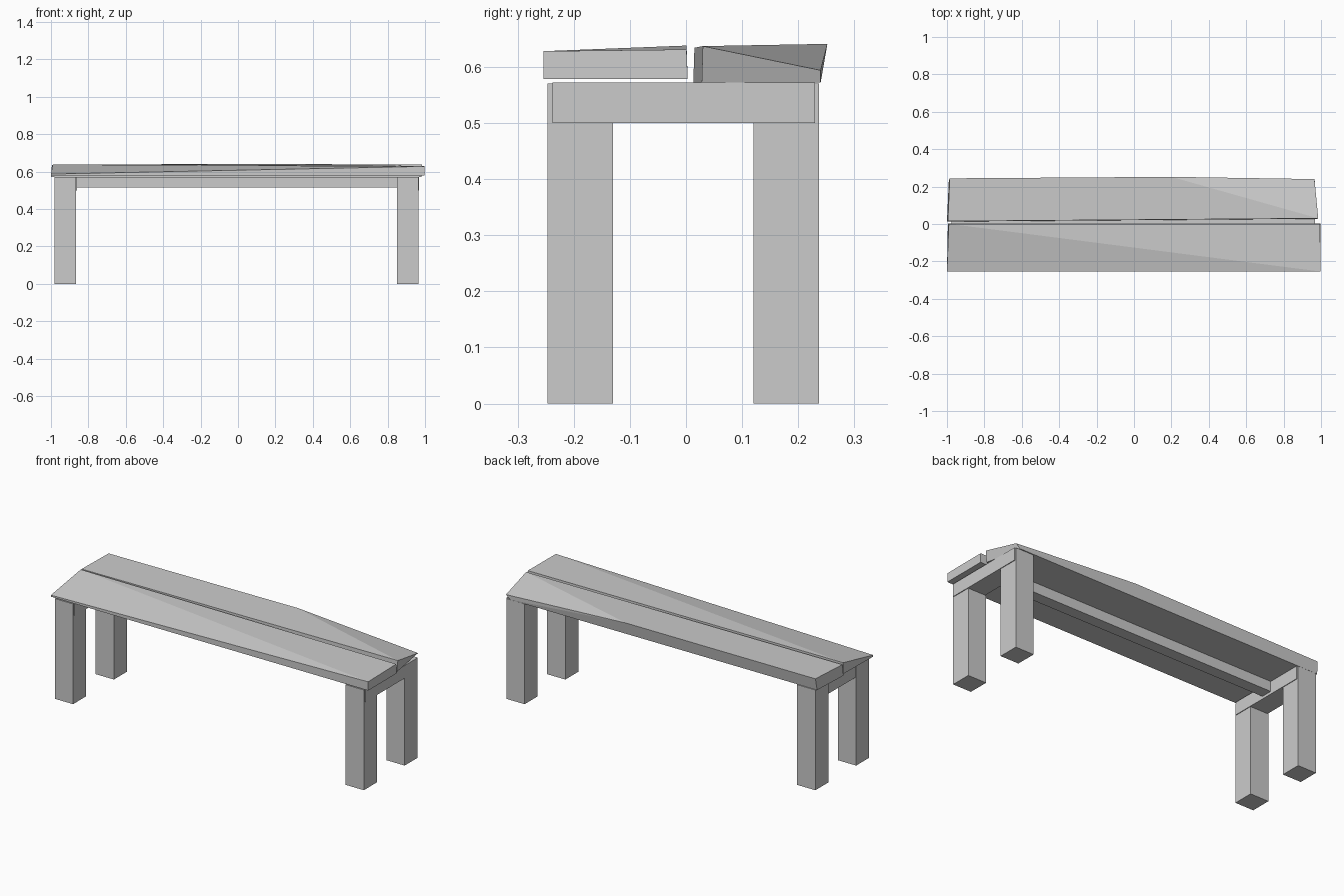
import bpy
import bmesh

cube = bpy.data.objects.get("Cube")
if cube:
    bpy.data.objects.remove(cube, do_unlink=True)

stone = bpy.data.materials.new("pale grey stone")
stone.use_nodes = True
grey = (0.6, 0.6, 0.6, 1)
stone.diffuse_color = grey
stone.node_tree.nodes["Principled BSDF"].inputs["Base Color"].default_value = grey


def slab(name, bottom, top, kink=None):
    """Closed slab from four bottom and four top corners, counter-clockwise
    from front left; an optional kink point splits the back top edge."""
    bm = bmesh.new()
    b = [bm.verts.new(p) for p in bottom]
    t = [bm.verts.new(p) for p in top]
    bm.faces.new(b[::-1])
    for i in (0, 1, 3):
        j = (i + 1) % 4
        bm.faces.new((b[i], b[j], t[j], t[i]))
    if kink:
        k = bm.verts.new(kink)
        bm.faces.new((t[0], t[1], k, t[3]))
        bm.faces.new((t[1], t[2], k))
        bm.faces.new((b[2], k, t[2]))
        bm.faces.new((b[2], b[3], t[3], k))
    else:
        bm.faces.new((b[2], b[3], t[3], t[2]))
        bm.faces.new((t[0], t[1], t[3]))
        bm.faces.new((t[1], t[2], t[3]))
    bmesh.ops.recalc_face_normals(bm, faces=bm.faces)
    mesh = bpy.data.meshes.new(name)
    bm.to_mesh(mesh)
    bm.free()
    mesh.materials.append(stone)
    obj = bpy.data.objects.new(name, mesh)
    bpy.context.collection.objects.link(obj)


def box(name, x, y, z):
    ring = [(x[0], y[0]), (x[1], y[0]), (x[1], y[1]), (x[0], y[1])]
    slab(name, [(*p, z[0]) for p in ring], [(*p, z[1]) for p in ring])


# Legs and the end rails joining each pair
ends = {"right": (-0.98, -0.865), "left": (0.85, 0.965)}
rows = {"front": (-0.247, -0.13), "back": (0.12, 0.237)}
for side, x in ends.items():
    for row, y in rows.items():
        box(f"{row}_{side}_leg", x, y, (0, 0.57))
    box(f"{side}_end_rail", (x[0] + 0.005, x[1] + 0.004), (-0.238, 0.23), (0.5, 0.572))

# Long rail under the gap between the planks
box("centre_rail", (-0.87, 0.86), (-0.035, 0.03), (0.515, 0.572))

# Front plank, worn down at one front corner
slab("front_plank",
     [(-1, -0.254, 0.578), (0.997, -0.254, 0.578), (0.997, 0.003, 0.578), (-0.995, 0.003, 0.578)],
     [(-1, -0.254, 0.587), (0.997, -0.254, 0.628), (0.995, 0.001, 0.631), (-0.99, 0.001, 0.638)])

# Back plank, chipped along one back corner
slab("back_plank",
     [(-1, 0.013, 0.572), (0.98, 0.028, 0.572), (0.94, 0.24, 0.572), (-0.99, 0.235, 0.572)],
     [(-0.995, 0.015, 0.634), (0.985, 0.03, 0.637), (0.965, 0.24, 0.594), (-0.985, 0.244, 0.638)],
     kink=(0.2, 0.252, 0.641))
